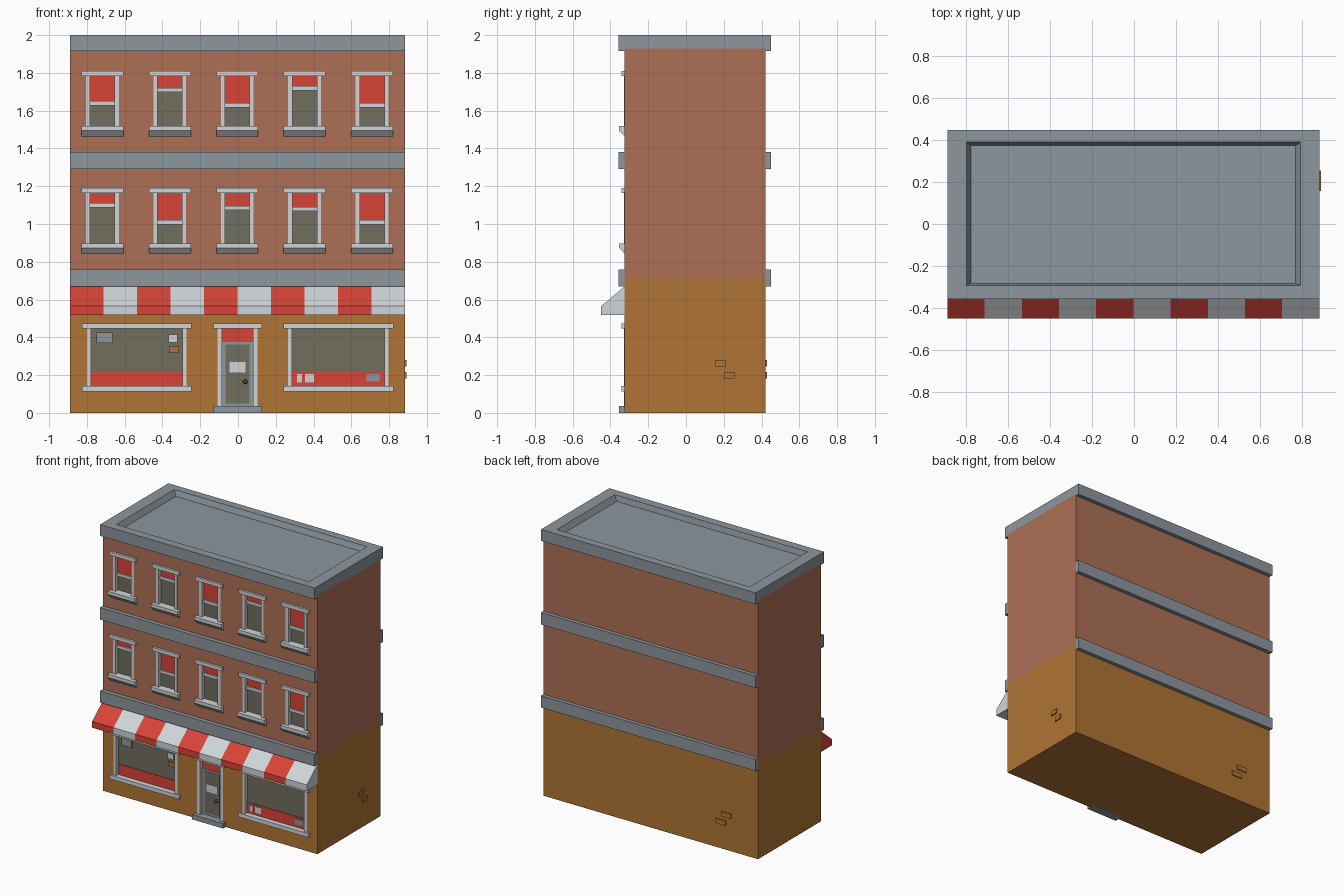
import bpy, bmesh, math

if "Cube" in bpy.data.objects:
    bpy.data.objects.remove(bpy.data.objects["Cube"])


def mat(name, r, g, b):
    m = bpy.data.materials.new(name)
    lin = [((c / 255 + 0.055) / 1.055) ** 2.4 for c in (r, g, b)]
    m.diffuse_color = (*lin, 1)
    m.use_nodes = True
    m.node_tree.nodes["Principled BSDF"].inputs["Base Color"].default_value = m.diffuse_color
    return m


BRICK = mat("brick red-brown", 174, 112, 85)
OCHRE = mat("ochre plaster", 176, 116, 52)
STONE = mat("blue-grey stone", 141, 150, 157)
WHITE = mat("off white", 208, 213, 217)
RED = mat("bright red", 216, 67, 54)
GLASS = mat("dull glass", 113, 110, 95)
DARK = mat("dark metal", 62, 64, 66)

X0, X1 = -0.89, 0.884            # side walls
YF, YB = -0.325, 0.42            # front and back walls
YH = -0.29                       # back of the window recesses


def finish(name, bm, material):
    bmesh.ops.recalc_face_normals(bm, faces=bm.faces)
    me = bpy.data.meshes.new(name)
    bm.to_mesh(me)
    bm.free()
    ob = bpy.data.objects.new(name, me)
    if material:
        me.materials.append(material)
    bpy.context.collection.objects.link(ob)
    return ob


def add_prism(bm, profile, x0, x1):
    """Extrude a (y, z) profile along x."""
    a = [bm.verts.new((x0, y, z)) for y, z in profile]
    b = [bm.verts.new((x1, y, z)) for y, z in profile]
    bm.faces.new(a)
    bm.faces.new(b[::-1])
    for i in range(len(a)):
        j = (i + 1) % len(a)
        bm.faces.new((a[i], a[j], b[j], b[i]))


def prism(name, material, profile, x0, x1):
    bm = bmesh.new()
    add_prism(bm, profile, x0, x1)
    return finish(name, bm, material)


def rect(y0, y1, z0, z1):
    return [(y0, z0), (y1, z0), (y1, z1), (y0, z1)]


def box(name, material, x0, x1, y0, y1, z0, z1):
    return prism(name, material, rect(y0, y1, z0, z1), x0, x1)


def cut_openings(wall, openings):
    """Cut front recesses given as (x0, x1, z0, z1)."""
    bm = bmesh.new()
    for x0, x1, z0, z1 in openings:
        add_prism(bm, rect(-0.4, YH, z0, z1), x0, x1)
    cutter = finish("opening_cutter", bm, None)
    cutter.hide_render = True
    mod = wall.modifiers.new("openings", 'BOOLEAN')
    mod.object, mod.operation, mod.solver = cutter, 'DIFFERENCE', 'EXACT'
    bpy.context.view_layer.objects.active = wall
    bpy.ops.object.modifier_apply(modifier=mod.name)
    bpy.data.objects.remove(cutter)


def jambs(name, x0, x1, z0, z1, w):
    box(name + "_left_jamb", WHITE, x0, x0 + w, YF - 0.003, YH, z0, z1)
    box(name + "_right_jamb", WHITE, x1 - w, x1, YF - 0.003, YH, z0, z1)


def plate(name, material, x0, x1, z0, z1, y=-0.306):
    box(name, material, x0, x1, y, y + 0.008, z0, z1)


# Walls
ground = box("ground_storey", OCHRE, X0, X1, YF, YB, 0, 0.71)
upper = box("upper_storeys", BRICK, X0, X1, YF, YB, 0.71, 1.93)

# Upper windows: bottom height of each red blind
columns = [-0.718 + 0.357 * i for i in range(5)]
rows = [(0.0, (1.11, 1.02, 1.095, 1.09, 1.02)),
        (0.62, (1.03, 1.10, 1.02, 1.11, 1.02))]
openings = []
for dz, blinds in rows:
    for cx, blind in zip(columns, blinds):
        b, g = blind + dz, 0.065
        openings.append((cx - 0.087, cx + 0.087, 0.885 + dz, 1.175 + dz))
        jambs("window", cx - 0.087, cx + 0.087, 0.88 + dz, 1.18 + dz, 0.022)
        box("window_lintel", WHITE, cx - 0.111, cx + 0.111, -0.341, YH, 1.163 + dz, 1.19 + dz)
        prism("window_sill", WHITE, [(YH, 0.898 + dz), (-0.355, 0.898 + dz), (-0.355, 0.874 + dz),
              (YF, 0.843 + dz), (YH, 0.843 + dz)], cx - 0.111, cx + 0.111)
        plate("window_glass", GLASS, cx - g, cx + g, 0.89 + dz, b, -0.298)
        plate("window_blind", RED, cx - g, cx + g, b, 1.17 + dz, -0.302)
        box("sash_rail", WHITE, cx - g, cx + g, -0.312, YH, b - 0.022, b)
cut_openings(upper, openings)

# Shop windows
shops = [(-0.80, -0.272), (0.265, 0.798)]
for x0, x1 in shops:
    jambs("shop_window", x0, x1, 0.12, 0.46, 0.022)
    box("shop_lintel", WHITE, x0 - 0.025, x1 + 0.025, -0.341, YH, 0.446, 0.474)
    box("shop_sill", WHITE, x0 - 0.025, x1 + 0.025, -0.341, YH, 0.113, 0.142)
    plate("shop_glass", GLASS, x0 + 0.02, x1 - 0.02, 0.13, 0.46, -0.298)
    plate("shop_red_panel", RED, x0 + 0.02, x1 - 0.02, 0.13, 0.22, -0.302)
for m, x0, x1, z0, z1 in [(STONE, -0.75, -0.665, 0.37, 0.425), (WHITE, -0.368, -0.32, 0.373, 0.415),
                          (OCHRE, -0.366, -0.312, 0.32, 0.352), (WHITE, 0.313, 0.34, 0.162, 0.205),
                          (WHITE, 0.356, 0.403, 0.162, 0.207), (STONE, 0.68, 0.75, 0.165, 0.205)]:
    plate("window_notice", m, x0, x1, z0, z1)

# Door
jambs("door", -0.109, 0.104, 0.03, 0.46, 0.025)
box("door_lintel", WHITE, -0.131, 0.126, -0.341, YH, 0.446, 0.474)
plate("door_transom", RED, -0.085, 0.08, 0.375, 0.45, -0.300)
box("door_leaf", STONE, -0.085, 0.08, -0.302, YH, 0.03, 0.375)
plate("door_glass", GLASS, -0.066, 0.061, 0.05, 0.362, -0.304)
plate("door_notice", WHITE, -0.046, 0.04, 0.213, 0.27, -0.307)
box("door_step", STONE, -0.131, 0.126, -0.355, YH, 0, 0.036)
bm = bmesh.new()
bmesh.ops.create_uvsphere(bm, u_segments=12, v_segments=8, radius=0.013)
bmesh.ops.translate(bm, verts=bm.verts, vec=(0.038, -0.313, 0.165))
knob = finish("door_knob", bm, DARK)
for p in knob.data.polygons:
    p.use_smooth = True
cut_openings(ground, [(a, b, 0.13, 0.455) for a, b in shops] + [(-0.109, 0.104, 0.02, 0.455)])

# Stone bands on front and back
for z0, z1 in [(0.67, 0.758), (1.29, 1.38)]:
    box("front_band", STONE, X0, X1, -0.357, YF, z0, z1)
    box("back_band", STONE, X0, X1, YB, 0.449, z0, z1)

# Cornice with recessed flat roof, as stacked rectangular rings
bm = bmesh.new()
rings = []
for x0, x1, y0, y1, z in [(X0, X1, -0.357, 0.449, 1.915), (X0, X1, -0.357, 0.449, 2.0),
                          (-0.80, 0.795, -0.293, 0.39, 2.0), (-0.777, 0.771, -0.283, 0.375, 1.96)]:
    rings.append([bm.verts.new((x, y, z)) for x, y in ((x0, y0), (x1, y0), (x1, y1), (x0, y1))])
for a, b in zip(rings, rings[1:]):
    for i in range(4):
        j = (i + 1) % 4
        bm.faces.new((a[i], a[j], b[j], b[i]))
bm.faces.new(rings[0][::-1])
bm.faces.new(rings[-1])
finish("cornice_and_roof", bm, STONE)

# Striped awning
w = (X1 - X0) / 10
for i in range(10):
    prism("awning_stripe", WHITE if i % 2 else RED,
          [(YF, 0.67), (-0.45, 0.565), (-0.45, 0.518), (YF, 0.518)], X0 + i * w, X0 + (i + 1) * w)

# Exposed bricks on the right and back walls
for y0, z0 in [(0.157, 0.245), (0.2, 0.182)]:
    box("side_brick", OCHRE, X1 - 0.01, 0.892, y0, y0 + 0.056, z0, z0 + 0.035)
for x0, z0 in [(-0.67, 0.245), (-0.625, 0.182)]:
    box("back_brick", OCHRE, x0, x0 + 0.08, YB - 0.01, 0.428, z0, z0 + 0.035)
